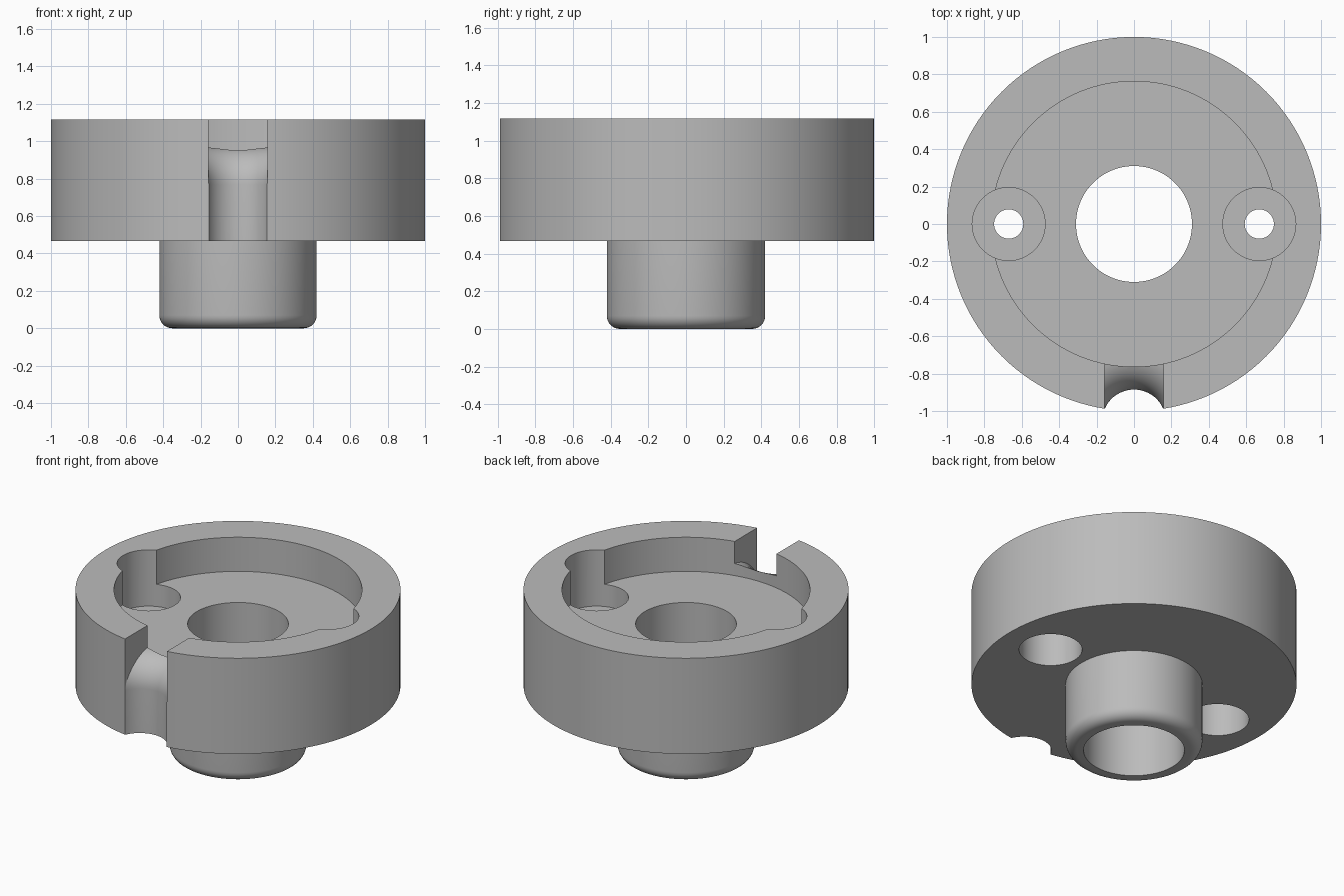
import bpy
import bmesh
from math import sin, cos, pi, sqrt

cube = bpy.data.objects.get("Cube")
if cube:
    bpy.data.objects.remove(cube, do_unlink=True)

SEG = 128
BASE, TOP, FLOOR = 0.467, 1.117, 0.885

grey = bpy.data.materials.new("plain grey")
grey.use_nodes = True
COLOR = (0.5, 0.5, 0.5, 1)
grey.diffuse_color = COLOR
grey.node_tree.nodes["Principled BSDF"].inputs["Base Color"].default_value = COLOR


def loft(name, rings, closed):
    """Skin a list of equal point rings; cap the ends unless closed."""
    bm = bmesh.new()
    loops = [[bm.verts.new(p) for p in ring] for ring in rings]
    n = len(loops[0])
    pairs = list(zip(loops, loops[1:]))
    if closed:
        pairs.append((loops[-1], loops[0]))
    else:
        bm.faces.new(loops[0])
        bm.faces.new(loops[-1])
    for a, b in pairs:
        for i in range(n):
            j = (i + 1) % n
            bm.faces.new((a[i], a[j], b[j], b[i]))
    bmesh.ops.recalc_face_normals(bm, faces=bm.faces)
    mesh = bpy.data.meshes.new(name)
    bm.to_mesh(mesh)
    bm.free()
    mesh.materials.append(grey)
    obj = bpy.data.objects.new(name, mesh)
    bpy.context.collection.objects.link(obj)
    return obj


def cylinder(name, x, radius, z0, z1, segments=64):
    rings = [[(x + radius * cos(2 * pi * i / segments),
               radius * sin(2 * pi * i / segments), z)
              for i in range(segments)] for z in (z0, z1)]
    return loft(name, rings, False)


# Flanged cup with hollow stem, turned from one profile
R_STEM, ROUND = 0.421, 0.07
profile = [(0.31, 0)]
for i in range(9):
    a = pi / 2 * i / 8
    profile.append((R_STEM - ROUND + ROUND * sin(a), ROUND - ROUND * cos(a)))
profile += [(R_STEM, BASE), (1, BASE), (1, TOP), (0.763, TOP),
            (0.763, FLOOR), (0.31, FLOOR)]
body = loft("flanged_cup", [[(r * cos(2 * pi * k / SEG), r * sin(2 * pi * k / SEG), z)
                             for r, z in profile] for k in range(SEG)], True)

# Screw pockets from above and below, joined by small through holes
cutters = []
for side, x in (("left", 0.67), ("right", -0.67)):
    cutters += [cylinder(side + "_upper_pocket_cutter", x, 0.195, 0.735, 1.3),
                cylinder(side + "_lower_pocket_cutter", x, 0.194, 0.3, 0.69),
                cylinder(side + "_screw_hole_cutter", x, 0.078, 0.6, 0.8)]

# Cable notch: round vertical groove that rolls over into a flat slot
AXIS_Y, R_GROOVE, BEND, SLOT_Z, HALF = -1.055, 0.17, 0.2, 0.968, 0.157
rings = []
for k in range(25):
    x = -HALF * cos(pi * k / 24)

    def groove_y(d):
        return AXIS_Y + sqrt(d * d - x * x)

    ring = [(x, -1.2, 0.3), (x, groove_y(R_GROOVE), 0.3)]
    for i in range(17):
        a = pi / 2 * i / 16
        ring.append((x, groove_y(R_GROOVE + BEND * (1 - cos(a))),
                     SLOT_Z - BEND + BEND * sin(a)))
    ring += [(x, -0.6, SLOT_Z), (x, -0.6, 1.3), (x, -1.2, 1.3)]
    rings.append(ring)
cutters.append(loft("cable_notch_cutter", rings, False))

# Cut everything, then keep only the finished part
bpy.context.view_layer.objects.active = body
body.select_set(True)
for cutter in cutters:
    cutter.hide_render = True
    mod = body.modifiers.new(cutter.name, "BOOLEAN")
    mod.operation = "DIFFERENCE"
    mod.solver = "EXACT"
    mod.object = cutter
    bpy.ops.object.modifier_apply(modifier=mod.name)
    bpy.data.objects.remove(cutter, do_unlink=True)

bpy.ops.object.shade_smooth_by_angle(angle=pi / 6)
